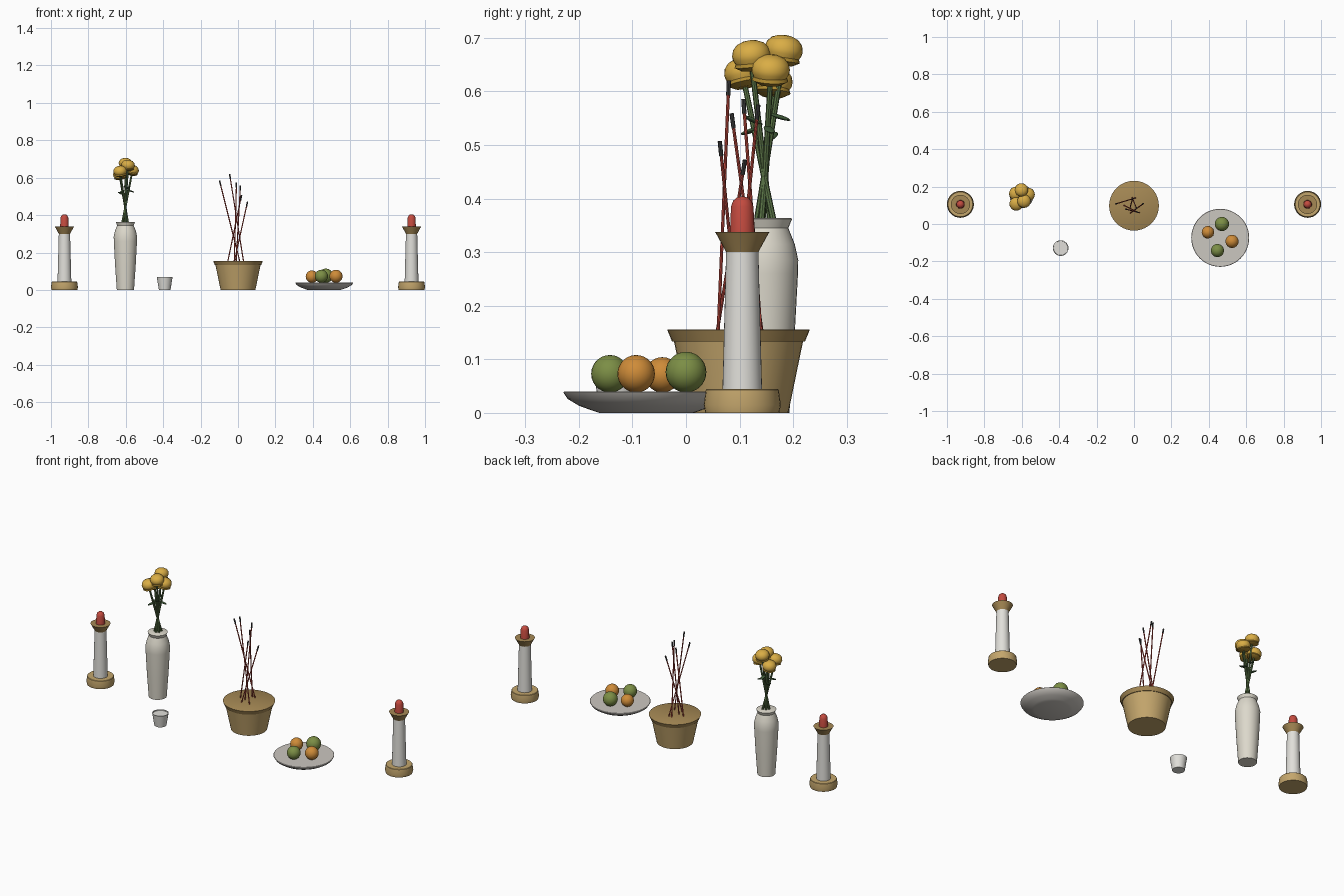
import bpy, math
from mathutils import Vector, Matrix

if "Cube" in bpy.data.objects:
    bpy.data.objects.remove(bpy.data.objects["Cube"])


def material(name, rgb):
    m = bpy.data.materials.new(name)
    m.diffuse_color = (*rgb, 1)
    m.use_nodes = True
    m.node_tree.nodes["Principled BSDF"].inputs["Base Color"].default_value = m.diffuse_color
    return m


GOLD = material("gold", (0.55, 0.38, 0.15))
BRASS = material("brass", (0.38, 0.25, 0.09))
IVORY = material("ivory", (0.72, 0.69, 0.60))
WHITE = material("white", (0.75, 0.74, 0.70))
PLATE = material("plate_grey", (0.60, 0.57, 0.53))
RED = material("red", (0.55, 0.07, 0.05))
DARK = material("dark", (0.05, 0.05, 0.05))
YELLOW = material("yellow", (0.70, 0.42, 0.06))
OCHRE = material("ochre", (0.42, 0.25, 0.03))
GREEN = material("stem_green", (0.10, 0.17, 0.06))
LEAF = material("leaf_green", (0.05, 0.10, 0.04))
ORANGE = material("orange", (0.62, 0.26, 0.04))
LIME = material("lime", (0.20, 0.27, 0.06))


def finish(ob, name, mat):
    ob.name = name
    ob.data.materials.append(mat)
    bpy.ops.object.select_all(action='DESELECT')
    ob.select_set(True)
    bpy.context.view_layer.objects.active = ob
    bpy.ops.object.shade_smooth_by_angle(angle=math.radians(35))
    return ob


def lathe(name, profile, loc, mat, axis=(0, 0, 1), n=32):
    """Revolve (radius, height) points, capping both ends flat."""
    verts, faces = [], []
    for r, z in profile:
        for i in range(n):
            a = 2 * math.pi * i / n
            verts.append((r * math.cos(a), r * math.sin(a), z))
    for k in range(len(profile) - 1):
        for i in range(n):
            j = (i + 1) % n
            faces.append((k * n + i, k * n + j, (k + 1) * n + j, (k + 1) * n + i))
    faces.append(tuple(reversed(range(n))))
    faces.append(tuple(range((len(profile) - 1) * n, len(profile) * n)))
    me = bpy.data.meshes.new(name)
    me.from_pydata(verts, [], faces)
    ob = bpy.data.objects.new(name, me)
    bpy.context.collection.objects.link(ob)
    rot = Vector((0, 0, 1)).rotation_difference(Vector(axis)).to_matrix().to_4x4()
    ob.matrix_world = Matrix.Translation(loc) @ rot
    return finish(ob, name, mat)


def rod(name, a, b, r, mat, r2=None):
    a, b = Vector(a), Vector(b)
    d = b - a
    return lathe(name, [(r, 0), (r2 or r, d.length)], a, mat, d, 8)


def ball(name, loc, scale, mat, rot=(0, 0, 0)):
    bpy.ops.mesh.primitive_uv_sphere_add(segments=24, ring_count=14, radius=1, location=loc, rotation=rot)
    ob = bpy.context.object
    ob.scale = scale
    return finish(ob, name, mat)


# Pair of candlesticks
for side, x in (("left", -0.928), ("right", 0.928)):
    p = (x, 0.105, 0)
    lathe(side + "_candle_base", [(0.069, 0), (0.072, 0.015), (0.068, 0.043), (0.066, 0.045)], p, GOLD)
    lathe(side + "_candle_column", [(0.037, 0.04), (0.03, 0.305)], p, WHITE)
    lathe(side + "_candle_cup", [(0.03, 0.30), (0.048, 0.333), (0.051, 0.338)], p, BRASS)
    lathe(side + "_candle", [(0.023, 0.335), (0.021, 0.385), (0.017, 0.396), (0.01, 0.402), (0.002, 0.404)], p, RED)

# Vase
VX, VY = -0.602, 0.147
lathe("vase", [(0.046, 0), (0.055, 0.13), (0.062, 0.26), (0.0625, 0.285), (0.056, 0.315),
               (0.044, 0.345), (0.051, 0.362), (0.047, 0.364)], (VX, VY, 0), IVORY)

# Flowers with crossing stems
heads = [(-0.602, 0.182, 0.677), (-0.588, 0.122, 0.667), (-0.566, 0.158, 0.640),
         (-0.632, 0.163, 0.618), (-0.630, 0.107, 0.635)]
dome = [(0.03, -0.016), (0.035, -0.006), (0.036, 0.002), (0.033, 0.013),
        (0.025, 0.022), (0.013, 0.027), (0.002, 0.0285)]
for i, h in enumerate(heads):
    foot = Vector((VX - 0.55 * (h[0] - VX), VY - 0.5 * (h[1] - VY), 0.34))
    top = Vector(h)
    axis = top - foot
    rod(f"flower_stem_{i}", foot, top - Vector((0, 0, 0.01)), 0.006, GREEN, 0.005)
    lathe(f"flower_head_{i}", dome, h, YELLOW, axis, 24)
    lathe(f"flower_calyx_{i}", [(0.02, -0.028), (0.034, -0.02), (0.031, -0.013)], h, OCHRE, axis, 24)
    # leaf partway up each stem
    c = foot + axis * 0.63
    turn = math.atan2(h[1] - VY, h[0] - VX)
    c += Vector((math.cos(turn), math.sin(turn), 0)) * 0.012
    ball(f"leaf_{i}", c, (0.021, 0.009, 0.004), LEAF, (0, -0.4 if i % 2 else 0.3, turn))

# Small cup
lathe("cup", [(0.031, 0), (0.036, 0.03), (0.042, 0.068), (0.039, 0.068), (0.038, 0.063)],
      (-0.392, -0.129, 0), WHITE)

# Incense pot
POT = (0, 0.098, 0)
lathe("incense_pot", [(0.093, 0), (0.121, 0.136)], POT, GOLD, n=40)
lathe("incense_pot_rim", [(0.124, 0.133), (0.133, 0.155), (0.131, 0.156)], POT, BRASS, n=40)

# Incense sticks with dark tips: (base x, y), (tip)
sticks = [((0.01, 0.14), (-0.099, 0.107, 0.585)), ((0.03, 0.060), (-0.045, 0.080, 0.620)),
          ((-0.02, 0.09), (-0.008, 0.135, 0.575)), ((-0.01, 0.142), (0.013, 0.085, 0.559)),
          ((-0.055, 0.1), (0.019, 0.063, 0.507)), ((-0.02, 0.058), (0.051, 0.110, 0.472))]
for i, (b, t) in enumerate(sticks):
    base, tip = Vector((*b, 0.15)), Vector(t)
    burn = tip - (tip - base).normalized() * 0.028
    rod(f"incense_stick_{i}", base, burn, 0.003, RED)
    rod(f"incense_tip_{i}", burn, tip, 0.004, DARK)

# Plate
lathe("plate", [(0.088, 0), (0.1, 0.004), (0.125, 0.013), (0.147, 0.026), (0.155, 0.038), (0.153, 0.04)],
      (0.461, -0.074, 0), PLATE, n=48)

# Fruit
for i, (x, y, r, mat) in enumerate([(0.470, 0.000, 0.038, LIME), (0.395, -0.044, 0.033, ORANGE),
                                    (0.524, -0.093, 0.035, ORANGE), (0.446, -0.142, 0.035, LIME)]):
    ball(f"fruit_{i}", (x, y, 0.038 + r), (r, r, r), mat)
